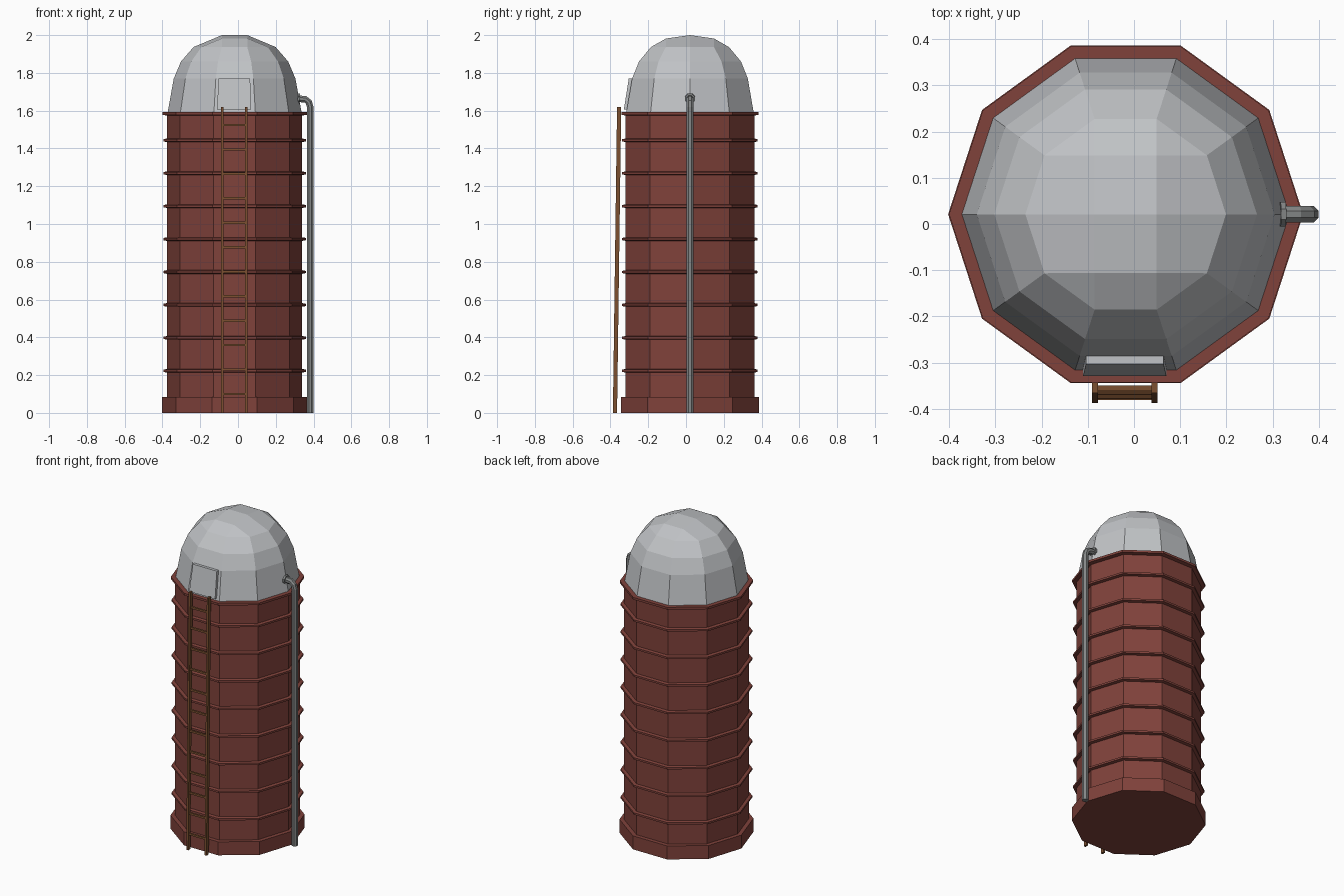
import bpy, bmesh, math
from mathutils import Vector

if "Cube" in bpy.data.objects:
    bpy.data.objects.remove(bpy.data.objects["Cube"])

CX, CY, N = -0.018, 0.021, 10


def material(name, rgb):
    m = bpy.data.materials.new(name)
    m.diffuse_color = (*rgb, 1)
    m.use_nodes = True
    m.node_tree.nodes["Principled BSDF"].inputs["Base Color"].default_value = m.diffuse_color
    return m


RED = material("brick red", (0.215, 0.054, 0.043))
GREY = material("dome grey", (0.53, 0.545, 0.565))
BROWN = material("ladder brown", (0.2, 0.08, 0.03))
STEEL = material("pipe grey", (0.23, 0.24, 0.24))


def finish(name, bm, mat):
    bmesh.ops.recalc_face_normals(bm, faces=bm.faces)
    me = bpy.data.meshes.new(name)
    bm.to_mesh(me)
    bm.free()
    me.materials.append(mat)
    ob = bpy.data.objects.new(name, me)
    bpy.context.collection.objects.link(ob)
    return ob


def add_rings(bm, profile):
    """Stack ten-sided rings from (radius, height) pairs."""
    rings = [[bm.verts.new((CX + r * math.cos(2 * math.pi * i / N),
                            CY + r * math.sin(2 * math.pi * i / N), z))
              for i in range(N)] for r, z in profile]
    for a, b in zip(rings, rings[1:]):
        for i in range(N):
            j = (i + 1) % N
            bm.faces.new((a[i], a[j], b[j], b[i]))
    return rings


def lathe(name, profile, mat):
    bm = bmesh.new()
    rings = add_rings(bm, profile)
    bm.faces.new(rings[0])
    bm.faces.new(rings[-1])
    return finish(name, bm, mat)


def add_box(bm, corners_low, corners_high):
    a = [bm.verts.new(c) for c in corners_low]
    b = [bm.verts.new(c) for c in corners_high]
    bm.faces.new(a)
    bm.faces.new(b)
    for i in range(4):
        j = (i + 1) % 4
        bm.faces.new((a[i], a[j], b[j], b[i]))


def rect(x0, x1, y0, y1, z):
    return [(x0, y0, z), (x1, y0, z), (x1, y1, z), (x0, y1, z)]


# Wall with wider footing
lathe("silo_wall", [(0.384, 0), (0.384, 0.085), (0.358, 0.085), (0.358, 1.59)], RED)

# Hoops around the wall
for k in range(8):
    z = 0.223 + 0.1743 * k
    lathe("hoop", [(0.356, z - 0.01), (0.377, z - 0.006),
                   (0.377, z + 0.006), (0.356, z + 0.01)], RED)
lathe("top_rim", [(0.356, 1.574), (0.382, 1.578), (0.382, 1.592), (0.356, 1.592)], RED)

# Dome: ring courses with a gridded crown
bm = bmesh.new()
top = add_rings(bm, [(0.355, 1.588), (0.322, 1.77), (0.284, 1.86), (0.217, 1.937)])[-1]
g = {}
for sx in (-1, 1):
    for sy in (-1, 0, 1):
        g[sx, sy] = bm.verts.new((CX + sx * 0.067, CY + sy * 0.127, 2.0 - 0.018 * abs(sy)))
bm.faces.new((g[-1, 0], g[1, 0], g[1, 1], g[-1, 1]))
bm.faces.new((g[-1, -1], g[1, -1], g[1, 0], g[-1, 0]))
for s, hi, mid, lo in ((1, 1, 0, 9), (-1, 4, 5, 6)):
    bm.faces.new((g[s, 0], top[mid], top[hi], g[s, 1]))
    bm.faces.new((g[s, -1], top[lo], top[mid], g[s, 0]))
for s, r1, r2, l1, l2 in ((1, 1, 2, 4, 3), (-1, 9, 8, 6, 7)):
    bm.faces.new((g[1, s], top[r1], top[r2]))
    bm.faces.new((g[-1, s], top[l1], top[l2]))
    bm.faces.new((g[-1, s], g[1, s], top[r2], top[l2]))
finish("dome", bm, GREY)

# Hatch on the front of the dome, with a slightly inset panel
bm = bmesh.new()
add_box(bm, rect(-0.11, 0.07, -0.329, -0.30, 1.605), rect(-0.104, 0.064, -0.303, -0.275, 1.77))
front = min(bm.faces, key=lambda f: f.calc_center_median().y)
bm.normal_update()
bmesh.ops.inset_individual(bm, faces=[front], thickness=0.01, depth=0)
finish("hatch", bm, GREY)

# Leaning ladder
LOW, HIGH, TOPZ = -0.376, -0.354, 1.62
bm = bmesh.new()
for x in (-0.084, 0.044):
    add_box(bm, rect(x - 0.0065, x + 0.0065, LOW - 0.011, LOW + 0.011, 0),
            rect(x - 0.0065, x + 0.0065, HIGH - 0.011, HIGH + 0.011, TOPZ))
for k in range(12):
    z = 0.1 + k * 0.1295
    y = LOW + (HIGH - LOW) * z / TOPZ
    add_box(bm, rect(-0.084, 0.044, y - 0.006, y + 0.006, z - 0.006),
            rect(-0.084, 0.044, y - 0.006, y + 0.006, z + 0.006))
finish("ladder", bm, BROWN)


# Filling pipe with a bend, and its collar
def tube(name, path, radius, mat, sides=8):
    bm = bmesh.new()
    rings = []
    pts = [Vector(p) for p in path]
    for i, p in enumerate(pts):
        t = (pts[min(i + 1, len(pts) - 1)] - pts[max(i - 1, 0)]).normalized()
        u = Vector((0, 1, 0))
        v = t.cross(u)
        rings.append([bm.verts.new(p + radius * (
            u * math.cos(2 * math.pi * (k + 0.5) / sides) +
            v * math.sin(2 * math.pi * (k + 0.5) / sides))) for k in range(sides)])
    for a, b in zip(rings, rings[1:]):
        for k in range(sides):
            j = (k + 1) % sides
            bm.faces.new((a[k], a[j], b[j], b[k]))
    bm.faces.new(rings[0])
    bm.faces.new(rings[-1])
    return finish(name, bm, mat)


PY = 0.021
tube("pipe", [(0.382, PY, 0), (0.382, PY, 1.62), (0.375, PY, 1.645),
              (0.357, PY, 1.66), (0.30, PY, 1.665)], 0.019, STEEL)
tube("pipe_collar", [(0.316, PY, 1.664), (0.327, PY, 1.663)], 0.029, STEEL)
